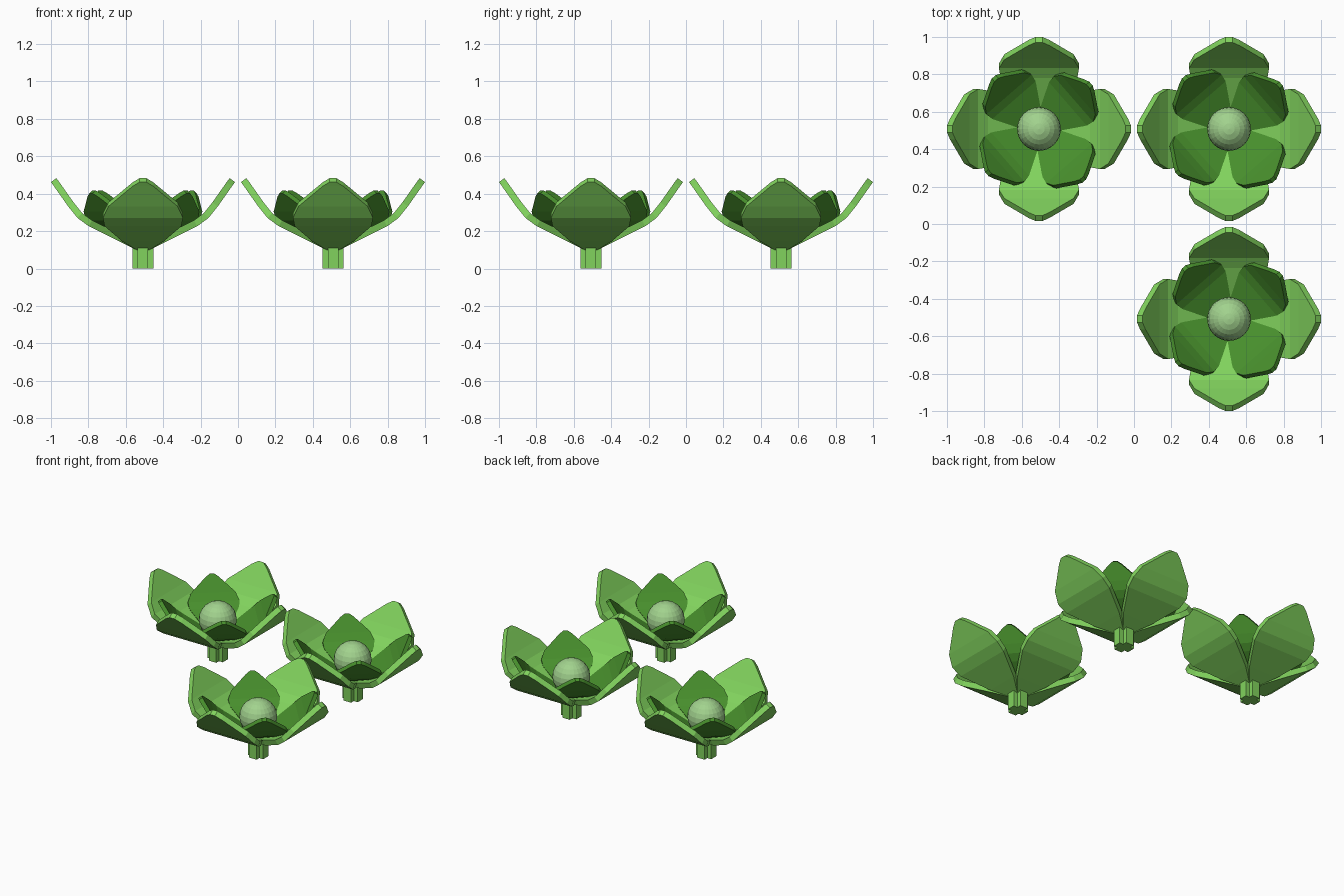
import bpy, bmesh, math
from mathutils import Matrix

if "Cube" in bpy.data.objects:
    bpy.data.objects.remove(bpy.data.objects["Cube"])


def material(name, rgb):
    m = bpy.data.materials.new(name)
    m.diffuse_color = (*rgb, 1)
    m.use_nodes = True
    m.node_tree.nodes["Principled BSDF"].inputs["Base Color"].default_value = m.diffuse_color
    return m


LIGHT = material("light_green", (0.22, 0.65, 0.11))
DARK = material("dark_green", (0.065, 0.28, 0.026))
PALE = material("pale_green", (0.36, 0.65, 0.27))

# petal stations on the underside: radius, height above petal base, half width
PETAL = [(0.035, 0.0, 0.035), (0.13, 0.046, 0.112), (0.29, 0.126, 0.205),
         (0.35, 0.17, 0.214), (0.40, 0.232, 0.185), (0.476, 0.34, 0.055),
         (0.492, 0.362, 0.018)]
THICK = 0.036


def add_petal(bm, scale, base_z, angle):
    """One bent petal of constant thickness, turned about the flower axis."""
    rings = []
    for i, (r, z, w) in enumerate(PETAL):
        a, b = PETAL[max(i - 1, 0)], PETAL[min(i + 1, len(PETAL) - 1)]
        dr, dz = b[0] - a[0], b[1] - a[1]
        n = math.hypot(dr, dz)
        ur, uz = r - dz / n * THICK, z + dr / n * THICK
        pts = [(r, -w, z), (r, w, z), (ur, w, uz), (ur, -w, uz)]
        rings.append([bm.verts.new((x * scale, y * scale, h * scale + base_z))
                      for x, y, h in pts])
    for p, q in zip(rings, rings[1:]):
        for k in range(4):
            bm.faces.new((p[k], p[(k + 1) % 4], q[(k + 1) % 4], q[k]))
    bm.faces.new(rings[0])
    bm.faces.new(rings[-1])
    bmesh.ops.rotate(bm, verts=[v for g in rings for v in g], cent=(0, 0, 0),
                     matrix=Matrix.Rotation(angle, 3, 'Z'))


def finish(bm, name, mat):
    bmesh.ops.recalc_face_normals(bm, faces=bm.faces)
    me = bpy.data.meshes.new(name)
    bm.to_mesh(me)
    bm.free()
    me.materials.append(mat)
    return me


def petal_ring(name, mat, scale, base_z, start):
    bm = bmesh.new()
    for k in range(4):
        add_petal(bm, scale, base_z, math.radians(start + 90 * k))
    return finish(bm, name, mat)


# fluted stem with a cross-shaped section
bm = bmesh.new()
R, H = 0.057, 0.028
corner = [(R, -H), (R, H), (H, H)]
pts = []
for k in range(4):
    c, s = round(math.cos(k * math.pi / 2)), round(math.sin(k * math.pi / 2))
    pts += [(c * x - s * y, s * x + c * y) for x, y in corner]
face = bm.faces.new([bm.verts.new((x, y, 0)) for x, y in pts])
ext = bmesh.ops.extrude_face_region(bm, geom=[face], use_keep_orig=True)
for v in ext["geom"]:
    if isinstance(v, bmesh.types.BMVert):
        v.co.z = 0.115
stem = finish(bm, "stem", LIGHT)

# round flower centre
bm = bmesh.new()
bmesh.ops.create_uvsphere(bm, u_segments=24, v_segments=12, radius=0.117,
                          matrix=Matrix.Translation((0, 0, 0.267)))
centre = finish(bm, "flower_centre", PALE)

parts = [stem, centre,
         petal_ring("outer_petals", LIGHT, 1.0, 0.10, 0),
         petal_ring("inner_petals", DARK, 0.75, 0.13, 41)]

# three flowers sharing the same parts
for x, y in ((-0.508, 0.508), (0.508, 0.508), (0.508, -0.508)):
    for me in parts:
        ob = bpy.data.objects.new(me.name, me)
        ob.location = (x, y, 0)
        bpy.context.collection.objects.link(ob)
